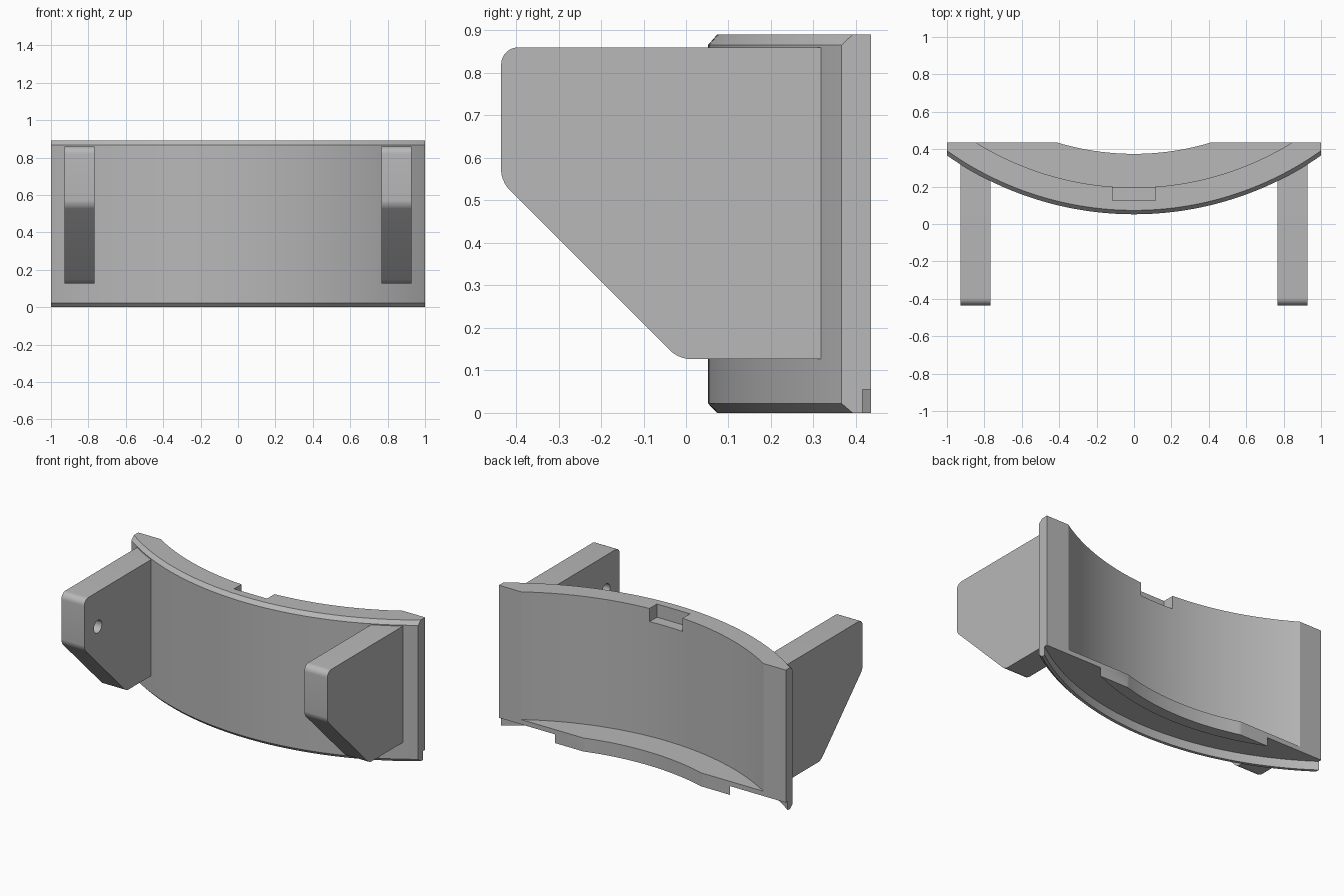
import bpy, bmesh, math
from mathutils import Vector

cube = bpy.data.objects.get("Cube")
if cube:
    bpy.data.objects.remove(cube, do_unlink=True)

GREY = (0.48, 0.48, 0.48, 1.0)
mat = bpy.data.materials.new("plain grey")
mat.use_nodes = True
mat.diffuse_color = GREY
mat.node_tree.nodes["Principled BSDF"].inputs["Base Color"].default_value = GREY

CENTRE_Y = 1.80      # axis of all the curved walls
BACK_Y = 0.435
SEGMENTS = 96


def make_object(name, bm):
    bmesh.ops.recalc_face_normals(bm, faces=bm.faces[:])
    mesh = bpy.data.meshes.new(name)
    bm.to_mesh(mesh)
    bm.free()
    mesh.materials.append(mat)
    ob = bpy.data.objects.new(name, mesh)
    bpy.context.collection.objects.link(ob)
    return ob


def activate(ob):
    bpy.ops.object.select_all(action='DESELECT')
    ob.select_set(True)
    bpy.context.view_layer.objects.active = ob


def box(name, lo, hi):
    bm = bmesh.new()
    bmesh.ops.create_cube(bm, size=1)
    lo, hi = Vector(lo), Vector(hi)
    for v in bm.verts:
        v.co = (lo + hi) / 2 + v.co * (hi - lo)
    return make_object(name, bm)


def boolean(ob, cutter, operation):
    cutter.hide_render = True
    mod = ob.modifiers.new("cut", 'BOOLEAN')
    mod.operation = operation
    mod.solver = 'EXACT'
    mod.object = cutter
    activate(ob)
    bpy.ops.object.modifier_apply(modifier=mod.name)
    bpy.data.objects.remove(cutter, do_unlink=True)


def smooth(ob):
    activate(ob)
    bpy.ops.object.shade_smooth_by_angle(angle=math.radians(25))


# Curved wall: (radius, height) section with chamfers, floor ledge and underside groove
section = [(1.727, 0), (1.748, 0.022), (1.748, 0.866), (1.727, 0.89),
           (1.605, 0.89), (1.605, 0.085), (1.425, 0.085), (1.425, 0),
           (1.495, 0), (1.495, 0.055), (1.708, 0.055), (1.708, 0)]
bm = bmesh.new()
rings = []
for i in range(SEGMENTS + 1):
    a = math.radians(-46 + 92 * i / SEGMENTS)
    rings.append([bm.verts.new((r * math.sin(a), CENTRE_Y - r * math.cos(a), z))
                  for r, z in section])
n = len(section)
for r0, r1 in zip(rings, rings[1:]):
    for j in range(n):
        k = (j + 1) % n
        bm.faces.new((r0[j], r0[k], r1[k], r1[j]))
bm.faces.new(rings[0])
bm.faces.new(rings[-1][::-1])
wall = make_object("curved_wall", bm)

# Trim to flat ends and flat back, then cut the notch in the top edge
boolean(wall, box("trim_box", (-1, -1, -1), (1, BACK_Y, 2)), 'INTERSECT')
boolean(wall, box("notch_cutter", (-0.115, 0.125, 0.807), (0.115, 0.3, 1.0)), 'DIFFERENCE')
smooth(wall)


# Side arms: rounded side profile, with a blind hole on the inner face
def arm(name, side):
    corners = [(0.34, 0.127, 0), (0.34, 0.86, 0), (-0.435, 0.86, 0.04),
               (-0.435, 0.545, 0.025), (-0.017, 0.127, 0.025)]
    inner, outer = 0.767, 0.927
    bm = bmesh.new()
    verts = [bm.verts.new((side * inner, y, z)) for y, z, _ in corners]
    bm.faces.new(verts)
    for v, (_, _, size) in zip(verts, corners):
        if size:
            bmesh.ops.bevel(bm, geom=[v], offset=size, segments=8, profile=0.5,
                            affect='VERTICES')
    ext = bmesh.ops.extrude_face_region(bm, geom=bm.faces[:])
    moved = [g for g in ext["geom"] if isinstance(g, bmesh.types.BMVert)]
    bmesh.ops.translate(bm, verts=moved, vec=(side * (outer - inner), 0, 0))
    ob = make_object(name, bm)

    bm = bmesh.new()
    bmesh.ops.create_cone(bm, cap_ends=True, segments=32, radius1=0.04,
                          radius2=0.04, depth=0.2)
    for v in bm.verts:
        x, y, z = v.co
        v.co = (side * inner + z, -0.30 + y, 0.64 + x)
    boolean(ob, make_object("hole_cutter", bm), 'DIFFERENCE')
    smooth(ob)


arm("left_arm", 1)
arm("right_arm", -1)
